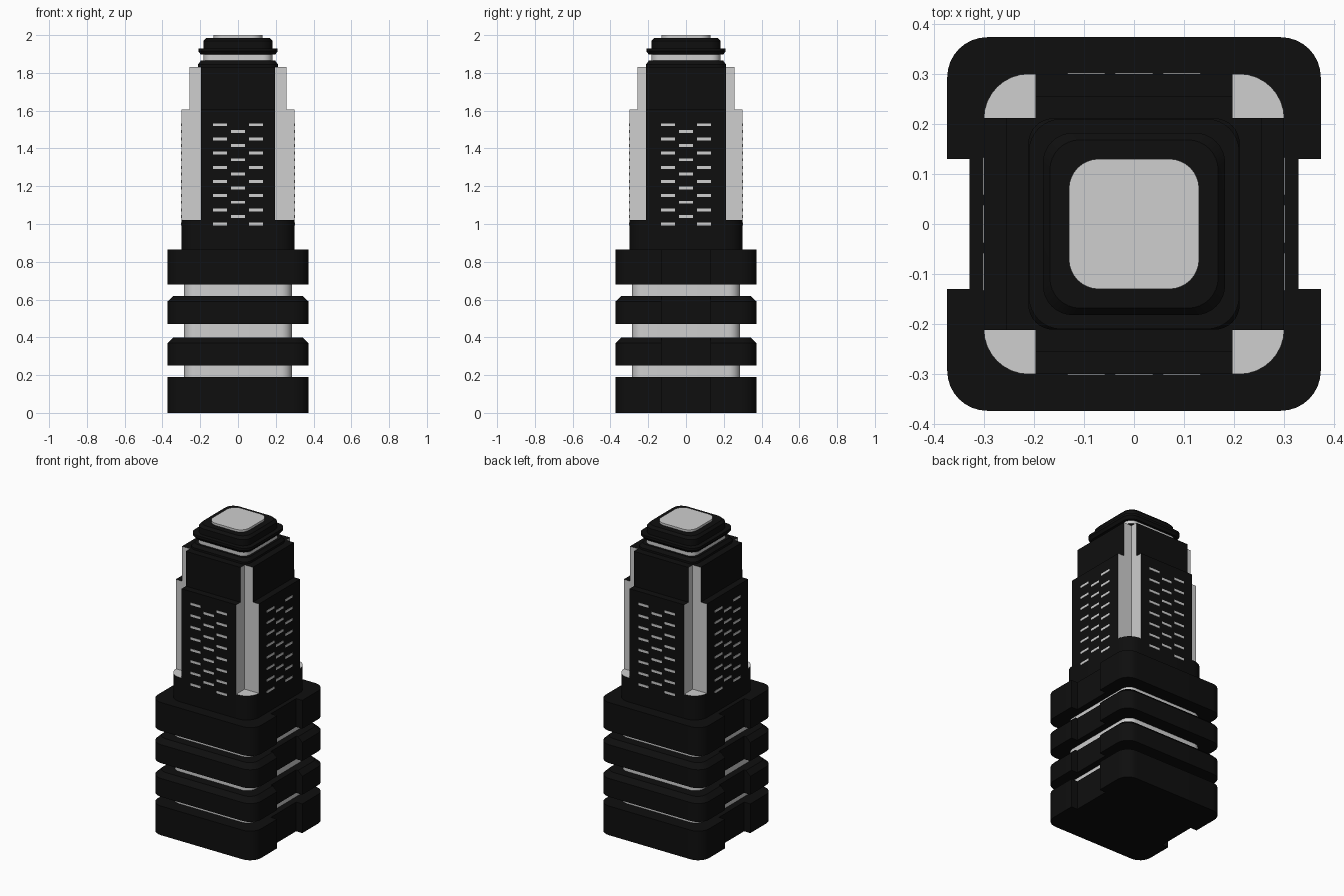
import bpy, bmesh, math

if "Cube" in bpy.data.objects:
    bpy.data.objects.remove(bpy.data.objects["Cube"])


def material(name, value):
    m = bpy.data.materials.new(name)
    m.diffuse_color = (value, value, value, 1)
    m.use_nodes = True
    m.node_tree.nodes["Principled BSDF"].inputs["Base Color"].default_value = m.diffuse_color
    return m


BLACK = material("black", 0.0045)
LIGHT = material("light grey", 0.62)


def outline(h, r, notch=None, seg=8):
    """Rounded square, optionally notched in the middle of the +x and -x sides."""
    pts = []
    for i, (sx, sy) in enumerate([(1, 1), (-1, 1), (-1, -1), (1, -1)]):
        for k in range(seg + 1):
            a = math.radians(90 * (i + k / seg))
            pts.append((sx * (h - r) + r * math.cos(a), sy * (h - r) + r * math.sin(a)))
        if notch and i in (1, 3):
            s = -1 if i == 1 else 1
            y = -s * 0.13
            pts += [(s * h, y), (s * notch, y), (s * notch, -y), (s * h, -y)]
    return pts


def loft(name, sections, mats, rule=None):
    """Skin a stack of (outline, z) sections; rule picks the material per face."""
    bm = bmesh.new()
    rings = [[bm.verts.new((x, y, z)) for x, y in pts] for pts, z in sections]
    n = len(rings[0])
    for a, b in zip(rings, rings[1:]):
        for i in range(n):
            j = (i + 1) % n
            bm.faces.new((a[i], a[j], b[j], b[i]))
    bm.faces.new(rings[0][::-1])
    bm.faces.new(rings[-1])
    bm.normal_update()
    if rule:
        for f in bm.faces:
            f.material_index = rule(f)
    return finish(name, bm, mats)


def finish(name, bm, mats):
    me = bpy.data.meshes.new(name)
    bm.to_mesh(me)
    bm.free()
    for m in mats:
        me.materials.append(m)
    ob = bpy.data.objects.new(name, me)
    bpy.context.collection.objects.link(ob)
    bpy.ops.object.select_all(action='DESELECT')
    ob.select_set(True)
    bpy.context.view_layer.objects.active = ob
    bpy.ops.object.shade_smooth_by_angle(angle=math.radians(30))
    return ob


# Base: four notched slabs around a light core
def slab(h, r=0.08):
    return outline(h, r, 0.328)


loft("base_slab_bottom", [(slab(0.373), 0), (slab(0.373), 0.19)], [BLACK])
for name, z in (("base_slab_lower", 0.25), ("base_slab_upper", 0.47)):
    loft(name, [(slab(0.373), z), (slab(0.373), z + 0.12), (slab(0.342, 0.06), z + 0.15)], [BLACK])
loft("base_slab_top", [(slab(0.373), 0.68), (slab(0.373), 0.865)], [BLACK])
core = outline(0.285, 0.06)
loft("base_core", [(core, 0.18), (core, 0.69)], [LIGHT])

# Neck: dark block with a light upper face, seen in the corner channels
neck = outline(0.30, 0.09)
loft("neck", [(neck, 0.86), (neck, 1.022)], [BLACK, LIGHT], lambda f: int(f.normal.z > 0.5))


# Body: two stacked crosses with light corner channels
def cross(h, a=0.197, b=0.212):
    return [(h, -b), (h, b), (a, b), (a, h), (-a, h), (-a, b),
            (-h, b), (-h, -b), (-a, -b), (-a, -h), (a, -h), (a, -b)]


def channel(f):
    c = f.calc_center_median()
    return int(abs(c.x) > 0.19 and abs(c.y) > 0.2)


for name, h, z0, z1 in (("body_lower", 0.30, 1.02, 1.605), ("body_upper", 0.256, 1.605, 1.832)):
    loft(name, [(cross(h), z0), (cross(h), z1)], [BLACK, LIGHT], channel)

# Vent dashes: three staggered columns on each side
bm = bmesh.new()
W, H, OUT = 0.0375, 0.0075, 0.302
for side in range(4):
    ca, sa = round(math.cos(side * math.pi / 2)), round(math.sin(side * math.pi / 2))
    for col in (-1, 0, 1):
        for row in range(8 if col else 7):
            z = (1.0 if col else 1.04) + row * 0.075
            boxed = bmesh.ops.create_cube(bm, size=1)["verts"]
            for v in boxed:
                x = col * 0.095 + v.co.x * 2 * W
                y = -OUT + 0.002 + v.co.y * 0.004
                v.co = (x * ca - y * sa, x * sa + y * ca, z + v.co.z * 2 * H)
finish("vent_dashes", bm, [LIGHT])

# Head: shoulder, light collar, flared cap and light button
loft("shoulder", [(outline(0.211, 0.05), 1.83), (outline(0.211, 0.05), 1.845),
                  (outline(0.197, 0.05), 1.865)], [BLACK])
collar = outline(0.182, 0.05)
loft("collar", [(collar, 1.86), (collar, 1.905)], [LIGHT])
loft("cap", [(outline(0.198, 0.06), 1.898), (outline(0.21, 0.065), 1.915),
             (outline(0.21, 0.065), 1.93), (outline(0.182, 0.06), 1.93),
             (outline(0.182, 0.06), 1.97), (outline(0.168, 0.06), 1.986)], [BLACK])
button = outline(0.13, 0.06)
loft("top_button", [(button, 1.98), (button, 2.0)], [LIGHT])
